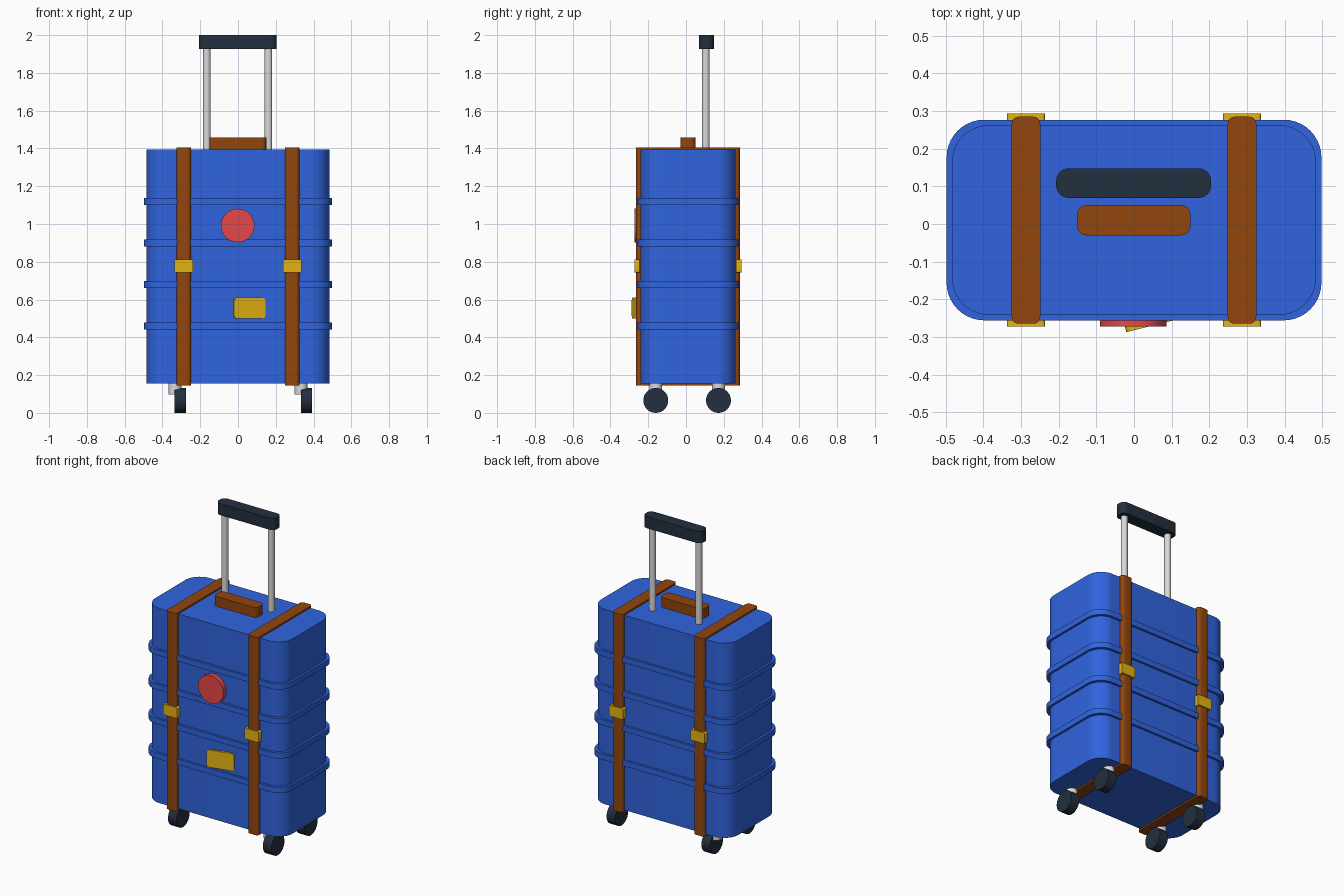
import bpy, bmesh, math
from mathutils import Matrix

cube = bpy.data.objects.get("Cube")
if cube:
    bpy.data.objects.remove(cube, do_unlink=True)


def material(name, r, g, b):
    # sRGB bytes to linear colour
    lin = [((c / 255 + 0.055) / 1.055) ** 2.4 if c > 10 else c / 255 / 12.92 for c in (r, g, b)]
    m = bpy.data.materials.new(name)
    m.use_nodes = True
    m.diffuse_color = (*lin, 1)
    m.node_tree.nodes["Principled BSDF"].inputs["Base Color"].default_value = (*lin, 1)
    return m


BLUE = material("blue shell", 48, 100, 222)
BROWN = material("brown leather", 146, 70, 14)
GOLD = material("gold", 228, 180, 18)
RED = material("red", 230, 72, 72)
DARK = material("dark rubber", 35, 47, 62)
SILVER = material("silver", 218, 218, 220)


def finish(bm, name, mat, place):
    bmesh.ops.transform(bm, matrix=place, verts=bm.verts)
    mesh = bpy.data.meshes.new(name)
    bm.to_mesh(mesh)
    bm.free()
    mesh.materials.append(mat)
    ob = bpy.data.objects.new(name, mesh)
    bpy.context.collection.objects.link(ob)
    bpy.ops.object.select_all(action='DESELECT')
    ob.select_set(True)
    bpy.context.view_layer.objects.active = ob
    bpy.ops.object.shade_smooth_by_angle(angle=math.radians(35))
    return ob


def block(name, mat, x, y, z, radius=0, axis=2, segments=6, turn=0):
    """Box between (min, max) pairs, with the edges along one axis rounded."""
    spans = (x, y, z)
    size = [b - a for a, b in spans]
    centre = [(a + b) / 2 for a, b in spans]
    bm = bmesh.new()
    bmesh.ops.create_cube(bm, size=1)
    bmesh.ops.scale(bm, vec=size, verts=bm.verts)
    if radius:
        edges = [e for e in bm.edges
                 if abs(e.verts[0].co[axis] - e.verts[1].co[axis]) > 1e-4]
        bmesh.ops.bevel(bm, geom=edges, offset=radius, segments=segments,
                        profile=0.5, affect='EDGES')
    return finish(bm, name, mat, Matrix.Translation(centre) @ Matrix.Rotation(turn, 4, 'Z'))


def rod(name, mat, centre, radius, length, axis='Z', sides=32):
    bm = bmesh.new()
    bmesh.ops.create_cone(bm, cap_ends=True, segments=sides, radius1=radius,
                          radius2=radius, depth=length)
    turn = {'X': Matrix.Rotation(math.pi / 2, 4, 'Y'),
            'Y': Matrix.Rotation(math.pi / 2, 4, 'X'),
            'Z': Matrix.Identity(4)}[axis]
    return finish(bm, name, mat, Matrix.Translation(centre) @ turn)


# Shell and its raised ribs
block("shell", BLUE, (-0.484, 0.484), (-0.242, 0.263), (0.155, 1.395), 0.1, segments=10)
for i in range(4):
    z = 0.46 + i * 0.2195
    block(f"rib_{i + 1}", BLUE, (-0.498, 0.498), (-0.256, 0.277),
          (z - 0.018, z + 0.018), 0.1, segments=10)

for side, label in ((-1, "right"), (1, "left")):
    # Leather strap with a buckle front and back
    x = side * 0.287
    block(f"strap_{label}", BROWN, (x - 0.038, x + 0.038), (-0.265, 0.285),
          (0.145, 1.405), 0.018, segments=4)
    for end, y in (("front", (-0.273, -0.245)), ("back", (0.265, 0.293))):
        block(f"buckle_{end}_{label}", GOLD, (x - 0.05, x + 0.05), y,
              (0.743, 0.812), 0.006, axis=1, segments=3)
    # Telescopic tube
    rod(f"tube_{label}", SILVER, (side * 0.163 - 0.002, 0.105, 1.65), 0.02, 0.57)
    # Caster stems and wheels
    for end, y in (("front", -0.16), ("back", 0.172)):
        rod(f"stem_{end}_{label}", SILVER, (side * 0.334, y, 0.13), 0.034, 0.065)
        rod(f"wheel_{end}_{label}", DARK, (side * 0.334 + 0.029, y, 0.066),
            0.066, 0.06, axis='X')

# Handles
block("grip", DARK, (-0.207, 0.205), (0.069, 0.148), (1.926, 2.0), 0.034)
block("carry_handle", BROWN, (-0.152, 0.15), (-0.03, 0.05), (1.385, 1.458), 0.025)

# Round badge and slanted tag on the front
rod("round_badge", RED, (-0.002, -0.255, 0.992), 0.089, 0.034, axis='Y', sides=40)
block("tag", GOLD, (-0.025, 0.145), (-0.267, -0.252), (0.5, 0.61), 0.015, axis=1,
      segments=4, turn=math.radians(14))
